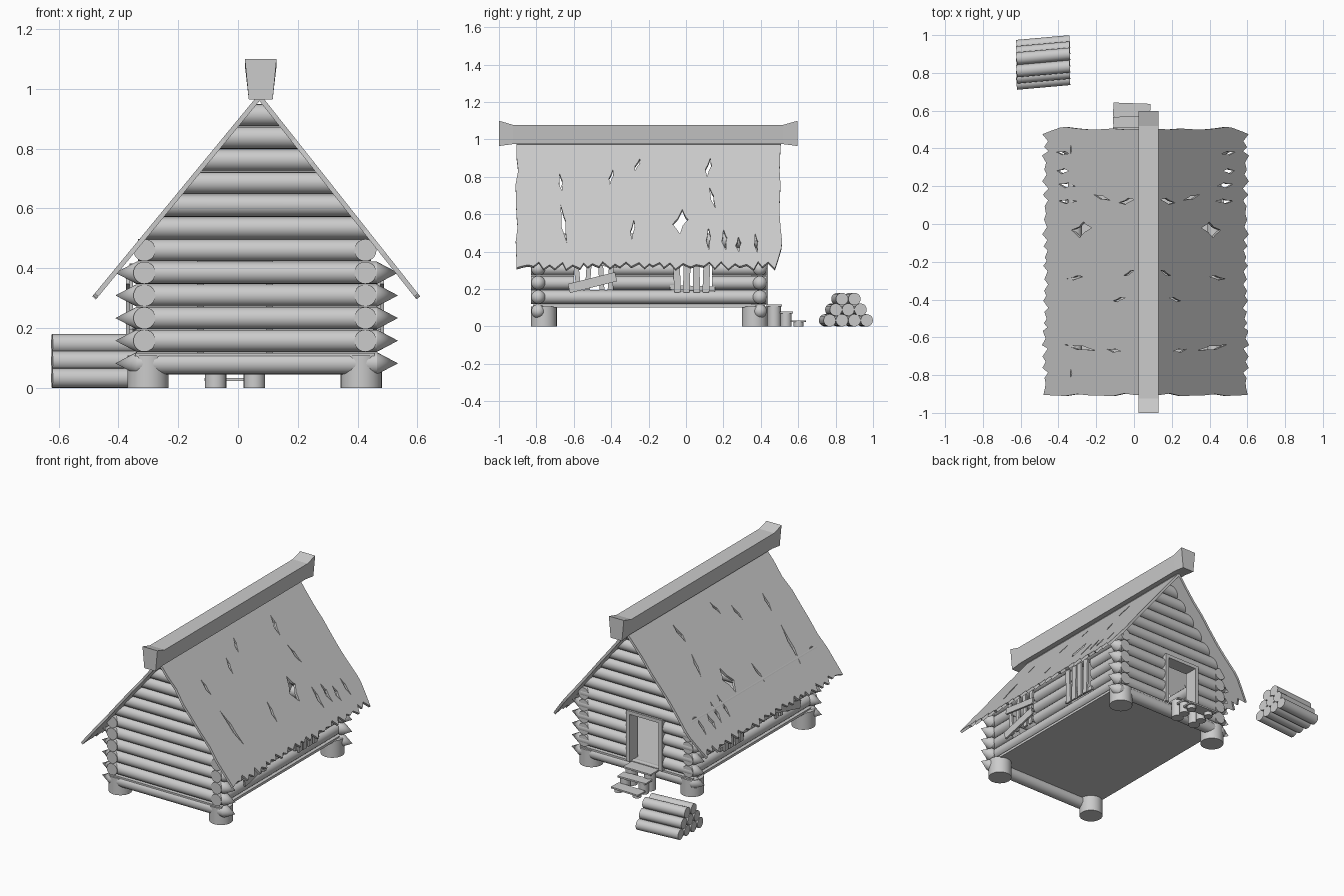
import bpy, bmesh, math, random
from mathutils import Matrix, Vector

default_cube = bpy.data.objects.get("Cube")
if default_cube:
    bpy.data.objects.remove(default_cube, do_unlink=True)
random.seed(4)

LOG_RADIUS = 0.037
ROW_STEP = 0.0757
LEFT_X, RIGHT_X = -0.313, 0.426
FRONT_Y, BACK_Y = -0.79, 0.395
APEX_X, APEX_Z, EAVE_Z = 0.072, 0.985, 0.305
EAVES = {-1: -0.488, 1: 0.61}
SHEET = 0.016


def row_z(row):
    return 0.082 + ROW_STEP * row


def activate(obj):
    bpy.ops.object.select_all(action='DESELECT')
    obj.select_set(True)
    bpy.context.view_layer.objects.active = obj


def finish(name, bm, smooth=False):
    bmesh.ops.recalc_face_normals(bm, faces=bm.faces[:])
    mesh = bpy.data.meshes.new(name)
    bm.to_mesh(mesh)
    bm.free()
    obj = bpy.data.objects.new(name, mesh)
    bpy.context.collection.objects.link(obj)
    if smooth:
        activate(obj)
        bpy.ops.object.shade_smooth_by_angle(angle=math.radians(24))
    return obj


def add_log(bm, start, end, radius=LOG_RADIUS, tip=0.0, sides=20):
    """Cylinder between two points; a tip length adds a sharpened cone to both ends."""
    start, end = Vector(start), Vector(end)
    axis = end - start
    turn = axis.to_track_quat('Z', 'Y').to_matrix().to_4x4()
    place = Matrix.Translation((start + end) / 2) @ turn
    made = bmesh.ops.create_cone(bm, cap_ends=True, segments=sides, radius1=radius,
                                 radius2=radius, depth=axis.length, matrix=place)
    if tip:
        caps = {f for v in made['verts'] for f in v.link_faces if len(f.verts) == sides}
        for cap in caps:
            cap.normal_update()
            outward = cap.calc_center_median() - (start + end) / 2
            point = cap.calc_center_median() + outward.normalized() * tip
            poked = bmesh.ops.poke(bm, faces=[cap])
            poked['verts'][0].co = point
    return made['verts']


def add_box(bm, centre, size, tilt=0.0, axis='X'):
    place = (Matrix.Translation(centre) @ Matrix.Rotation(math.radians(tilt), 4, axis)
             @ Matrix.Diagonal((*size, 1)))
    bmesh.ops.create_cube(bm, size=1, matrix=place)


def spans(start, end, gaps):
    """Split a run into the pieces left between the openings."""
    edges = [start] + [edge for gap in gaps for edge in gap] + [end]
    return zip(edges[::2], edges[1::2])


# Foundation posts and floor
bm = bmesh.new()
for x in (-0.301, 0.412):
    for y in (-0.76, 0.368):
        add_log(bm, (x, y, 0), (x, y, 0.108), 0.069, sides=28)
finish("foundation_posts", bm, True)

bm = bmesh.new()
add_box(bm, (0.0565, -0.197, 0.109), (0.80, 1.24, 0.016))
finish("floor", bm)

# Side walls with window openings
windows = [(-0.60, -0.39), (-0.06, 0.14)]
for side, x in (("right", LEFT_X), ("left", RIGHT_X)):
    bm = bmesh.new()
    for row in range(1, 6):
        gaps = windows if row in (2, 3, 4) else []
        for a, b in spans(-0.83, 0.43, gaps):
            add_log(bm, (x, a, row_z(row)), (x, b, row_z(row)))
    finish(side + "_wall_logs", bm, True)

# End walls with sharpened log ends, and gables trimmed to the roof slope
door = (-0.125, 0.105)
for name, y in (("front", FRONT_Y), ("back", BACK_Y)):
    bm = bmesh.new()
    for row in range(6):
        z = row_z(row)
        if row == 5:
            add_log(bm, (-0.335, y, z), (0.445, y, z))
        elif name == "back" and row:
            add_log(bm, (-0.34, y, z), (door[0], y, z))
            add_log(bm, (door[1], y, z), (0.465, y, z))
            for corner, way in ((-0.34, -1), (0.465, 1)):
                place = (Matrix.Translation((corner + way * 0.034, y, z))
                         @ Matrix.Rotation(way * math.pi / 2, 4, 'Y'))
                bmesh.ops.create_cone(bm, segments=20, radius1=LOG_RADIUS, radius2=0,
                                      depth=0.068, matrix=place)
        else:
            add_log(bm, (-0.34, y, z), (0.465, y, z), tip=0.07)
    for row in range(6, 12):
        z = row_z(row) - 0.003
        for v in add_log(bm, (-0.2, y, z), (0.3, y, z)):
            side = 1 if v.co.x > APEX_X else -1
            drop = (APEX_Z - 0.02 - v.co.z) / (APEX_Z - EAVE_Z)
            v.co.x = APEX_X + (EAVES[side] - APEX_X) * drop
    finish(name + "_wall_logs", bm, True)

# Door frame
bm = bmesh.new()
for x in door:
    add_box(bm, (x, BACK_Y, 0.275), (0.024, 0.088, 0.32))
add_box(bm, (-0.01, BACK_Y, 0.43), (0.254, 0.088, 0.022))
finish("door_frame", bm)

# Boards nailed over the windows on both sides
for side, x, out in (("right", LEFT_X, -1), ("left", RIGHT_X, 1)):
    bm = bmesh.new()
    face = x + out * 0.044
    for y, tilt in ((-0.585, 6), (-0.52, -4), (-0.455, 3), (-0.40, -3)):
        add_box(bm, (face, y, 0.305), (0.012, 0.026, 0.22), tilt)
    add_box(bm, (face + out * 0.012, -0.50, 0.235), (0.012, 0.26, 0.05), 14)
    add_box(bm, (face + out * 0.012, -0.49, 0.35), (0.012, 0.25, 0.04), -8)
    for y, tilt in ((-0.05, 3), (0.005, -2), (0.055, 1), (0.11, -2)):
        add_box(bm, (face, y, 0.295), (0.012, 0.036, 0.225), tilt)
    add_box(bm, (face - out * 0.012, 0.035, 0.205), (0.012, 0.24, 0.025), -2)
    finish(side + "_window_boards", bm)

# Torn roof: position along the ridge, height, length, width and lean of each tear
tears = [(-0.67, 0.77, 0.09, 0.02, 0.01), (-0.655, 0.55, 0.2, 0.025, 0.03),
         (-0.40, 0.80, 0.08, 0.02, -0.02), (-0.26, 0.865, 0.07, 0.02, -0.03),
         (-0.285, 0.52, 0.11, 0.02, -0.015), (0.12, 0.85, 0.1, 0.03, -0.02),
         (0.14, 0.69, 0.11, 0.02, 0.03), (-0.03, 0.56, 0.13, 0.08, -0.02),
         (0.12, 0.47, 0.12, 0.025, 0.0), (0.205, 0.465, 0.11, 0.03, 0.01),
         (0.28, 0.44, 0.08, 0.03, 0.0), (0.375, 0.445, 0.1, 0.02, 0.01)]
tear_shape = [(0, -0.5), (0.3, -0.2), (0.5, -0.1), (0.2, 0.15),
              (0.1, 0.5), (-0.25, 0.25), (-0.5, 0.1), (-0.2, -0.15)]


def rough_edge(y, stops):
    return [(s, y + random.uniform(-0.008, 0.008)) for s in stops]


# Outline runs in fractions of the slope, shared by both slopes
stops = [i / 9 for i in range(1, 8)]
outline = [(0, -0.905), (0, 0.507)] + rough_edge(0.507, stops)
outline += [(0.83, 0.51), (0.93, 0.49)]
y, long_tooth = 0.475, True
while y > -0.87:
    outline.append((random.uniform(0.97, 1.0) if long_tooth else random.uniform(0.935, 0.965), y))
    y -= random.uniform(0.018, 0.042)
    long_tooth = not long_tooth
outline += [(0.985, -0.905)] + rough_edge(-0.905, stops[::-1])
holes = []
for y, z, length, width, lean in tears:
    middle = (APEX_Z - z) / (APEX_Z - EAVE_Z)
    reach = length / (APEX_Z - EAVE_Z)
    holes.append([(middle + q * reach, y + p * width + q * lean) for p, q in tear_shape])

for side, name in ((-1, "roof_right"), (1, "roof_left")):
    slope = Vector((EAVES[side] - APEX_X, 0, EAVE_Z - APEX_Z))
    down, along = slope.normalized(), Vector((0, 1, 0))
    normal = down.cross(along)
    curve = bpy.data.curves.new(name, 'CURVE')
    curve.dimensions = '2D'
    curve.fill_mode = 'BOTH'
    curve.extrude = SHEET / 2
    for loop in [outline] + holes:
        spline = curve.splines.new('POLY')
        spline.points.add(len(loop) - 1)
        for point, (s, y) in zip(spline.points, loop):
            point.co = (s * slope.length, y, 0, 1)
        spline.use_cyclic_u = True
    roof = bpy.data.objects.new(name, curve)
    bpy.context.collection.objects.link(roof)
    frame = Matrix((down, along, normal)).transposed().to_4x4()
    origin = Vector((APEX_X, 0, APEX_Z)) - normal * side * SHEET / 2
    roof.matrix_world = Matrix.Translation(origin) @ frame
    activate(roof)
    bpy.ops.object.convert(target='MESH')
    bpy.ops.object.shade_flat()

# Ridge beam flaring at both ends
bm = bmesh.new()
rings = []
for y, low, high in ((-1, 0.965, 1.10), (-0.925, 0.975, 1.078),
                     (0.52, 0.975, 1.078), (0.597, 0.965, 1.10)):
    corners = ((-0.04, low), (0.04, low), (0.053, high), (-0.053, high))
    rings.append([bm.verts.new((0.076 + x, y, z)) for x, z in corners])
for a, b in zip(rings, rings[1:]):
    for i in range(4):
        j = (i + 1) % 4
        bm.faces.new((a[i], a[j], b[j], b[i]))
bm.faces.new(rings[0])
bm.faces.new(rings[-1])
finish("ridge_beam", bm)

# Entrance steps on stumps
posts, treads = bmesh.new(), bmesh.new()
for y, height, radius, depth, tilt in ((0.472, 0.108, 0.036, 0.085, 0),
                                       (0.535, 0.07, 0.03, 0.07, 2),
                                       (0.602, 0.024, 0.026, 0.075, -2)):
    for x in (-0.075, 0.055):
        add_log(posts, (x, y, 0), (x, y, height), radius)
    add_box(treads, (-0.012, y, height + 0.004), (0.196, depth, 0.01), tilt, 'Z')
finish("step_stumps", posts, True)
finish("step_treads", treads)

# Stacked firewood
bm = bmesh.new()
for row in range(3):
    for i in range(4 - row):
        y = 0.855 + (i - (3 - row) / 2) * 0.066
        z = 0.033 + row * 0.057
        add_log(bm, (-0.622, y - 0.0125, z), (-0.34, y + 0.0125, z), 0.033)
finish("firewood_pile", bm, True)
